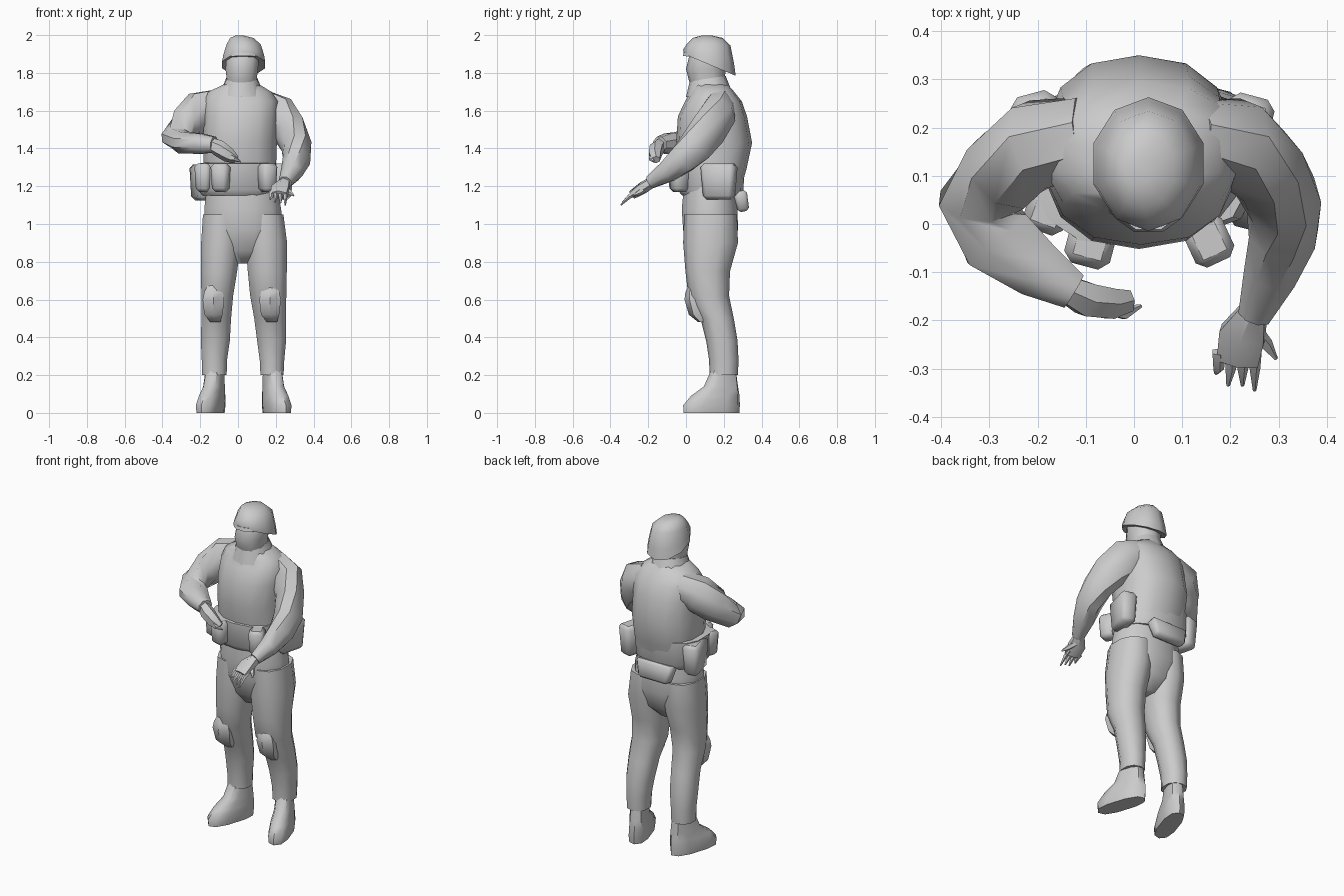
import bpy, bmesh, math
from mathutils import Vector, Matrix


def skin(name, rings):
    """Join equal-length rings of points into a closed skin."""
    bm = bmesh.new()
    vs = [[bm.verts.new(p) for p in r] for r in rings]
    n = len(vs[0])
    for a, b in zip(vs, vs[1:]):
        for i in range(n):
            bm.faces.new((a[i], a[(i + 1) % n], b[(i + 1) % n], b[i]))
    bm.faces.new(vs[0])
    bm.faces.new(vs[-1])
    bmesh.ops.recalc_face_normals(bm, faces=bm.faces)
    me = bpy.data.meshes.new(name)
    bm.to_mesh(me)
    bm.free()
    ob = bpy.data.objects.new(name, me)
    bpy.context.collection.objects.link(ob)
    return ob


def unit_ring(n, p=1.0):
    """Circle (p=1) or rounded square (p<1)."""
    out = []
    for i in range(n):
        a = 2 * math.pi * (i + 0.5) / n
        c, s = math.cos(a), math.sin(a)
        out.append((math.copysign(abs(c) ** p, c), math.copysign(abs(s) ** p, s)))
    return out


def stack(name, rings, n=12, p=0.9, yaw=0, tilt=0):
    """Horizontal rings (cx, cy, z, rx, ry); tilt slopes each ring along y."""
    c, s = math.cos(yaw), math.sin(yaw)
    return skin(name, [[(cx + u * rx * c - v * ry * s, cy + u * rx * s + v * ry * c,
                         z - tilt * v * ry) for u, v in unit_ring(n, p)]
                       for cx, cy, z, rx, ry in rings])


def tube(name, pts, n=8):
    """Limb along a path of (x, y, z, side radius, other radius)."""
    c = [Vector(p[:3]) for p in pts]
    rings = []
    for i, p in enumerate(pts):
        t = (c[min(i + 1, len(c) - 1)] - c[max(i - 1, 0)]).normalized()
        side = t.cross(Vector((0, 0, 1))).normalized()
        other = side.cross(t)
        rings.append([c[i] + side * u * p[3] + other * v * p[4] for u, v in unit_ring(n)])
    return skin(name, rings)


def pouch(name, loc, size, yaw=0, taper=0.85, tip=0):
    """Bevelled box, narrower at the bottom."""
    bm = bmesh.new()
    bmesh.ops.create_cube(bm, size=1)
    for v in bm.verts:
        if v.co.z < 0:
            v.co.x *= taper
            v.co.y *= taper
    bmesh.ops.scale(bm, vec=size, verts=bm.verts)
    bmesh.ops.bevel(bm, geom=bm.edges[:], offset=min(size) * 0.2, segments=1, affect='EDGES')
    me = bpy.data.meshes.new(name)
    bm.to_mesh(me)
    bm.free()
    ob = bpy.data.objects.new(name, me)
    ob.location = loc
    ob.rotation_euler = (tip, 0, math.radians(yaw))
    bpy.context.collection.objects.link(ob)


# Jacket, belt and collar
stack("jacket", [(.02, .14, 1.15, .19, .14), (.01, .145, 1.29, .195, .175),
                 (.01, .149, 1.43, .2, .201), (.015, .14, 1.57, .2, .183),
                 (.015, .145, 1.65, .2, .15), (.01, .14, 1.7, .17, .115),
                 (.02, .125, 1.745, .085, .09)], n=14, p=.85)
stack("belt", [(.0, .135, 1.15, .19, .155), (-.005, .13, 1.18, .21, .175),
               (-.005, .13, 1.32, .21, .178), (.0, .135, 1.325, .18, .15)], n=14, p=.8)
stack("collar", [(.02, .12, 1.69, .12, .12), (.02, .115, 1.77, .085, .095)], n=10, tilt=-.15)

# Trousers
stack("hips", [(.02, .125, 1.2, .19, .14), (.025, .125, 1.08, .21, .152),
               (.03, .13, .97, .21, .15), (.03, .13, .86, .16, .12),
               (.02, .125, .79, .04, .06)])
stack("right_leg", [(-.085, .13, 1.05, .105, .14), (-.09, .13, .9, .11, .145),
                    (-.1, .115, .75, .1, .118), (-.11, .12, .62, .088, .108),
                    (-.115, .165, .5, .082, .088), (-.12, .19, .38, .08, .083),
                    (-.125, .2, .28, .07, .078), (-.125, .2, .2, .068, .075)], n=10)
stack("left_leg", [(.14, .13, 1.05, .105, .14), (.15, .13, .9, .115, .145),
                   (.155, .115, .75, .108, .118), (.16, .12, .62, .1, .108),
                   (.17, .165, .5, .088, .088), (.178, .19, .38, .08, .083),
                   (.18, .2, .28, .068, .078), (.18, .2, .2, .064, .075)], n=10)

# Boots, toes turned out
for name, x, sgn in (("right_boot", -.145, -1), ("left_boot", .205, 1)):
    stack(name, [(x, .135, 0, .055, .155), (x, .135, .04, .06, .158),
                 (x - sgn * .008, .155, .09, .056, .135), (x - sgn * .018, .185, .14, .05, .095),
                 (x - sgn * .024, .2, .24, .045, .065)],
          n=10, p=.8, yaw=sgn * math.radians(18))

# Knee pads
for name, x in (("right_knee_pad", -.13), ("left_knee_pad", .17)):
    stack(name, [(x + .01, .09, .48, .03, .025), (x, .065, .52, .055, .05),
                 (x, .05, .6, .065, .058), (x, .045, .64, .055, .048),
                 (x - .005, .04, .675, .03, .025)], n=6)

# Arms: right one bent across the belly, left one reaching down and forward
tube("right_arm", [(-.1, .18, 1.63, .09, .09), (-.2, .165, 1.6, .098, .11),
                   (-.27, .11, 1.53, .092, .1), (-.325, .045, 1.455, .085, .07),
                   (-.285, -.03, 1.43, .085, .062), (-.2, -.095, 1.425, .065, .058),
                   (-.125, -.14, 1.42, .042, .045)])
tube("left_arm", [(.12, .18, 1.62, .08, .1), (.21, .17, 1.58, .095, .11),
                  (.27, .12, 1.5, .085, .105), (.31, .05, 1.41, .08, .095),
                  (.31, -.02, 1.34, .075, .08), (.285, -.1, 1.275, .06, .06),
                  (.25, -.19, 1.22, .036, .036)])

# Hands
tube("right_hand", [(-.15, -.13, 1.425, .03, .035), (-.1, -.155, 1.4, .04, .045),
                    (-.05, -.165, 1.365, .036, .04), (-.01, -.16, 1.34, .025, .022)], n=6)
tube("right_thumb", [(-.06, -.17, 1.37, .02, .02), (-.02, -.185, 1.345, .015, .015),
                     (.015, -.17, 1.33, .004, .004)], n=5)
tube("left_hand", [(.25, -.175, 1.225, .03, .03), (.225, -.23, 1.19, .055, .032),
                   (.215, -.285, 1.155, .05, .024)], n=6)
for i, (a, b, y, z) in enumerate([(.175, .17, -.31, 1.13), (.2, .195, -.335, 1.115),
                                  (.225, .225, -.335, 1.11), (.25, .25, -.345, 1.1)]):
    tube(f"left_finger_{i + 1}", [(a, -.265, 1.165, .015, .015), (a, -.3, 1.145, .012, .012),
                                  (b, y, z, .004, .004)], n=5)
tube("left_thumb", [(.245, -.215, 1.19, .018, .018), (.275, -.25, 1.165, .014, .014),
                    (.295, -.28, 1.15, .004, .004)], n=5)

# Head and helmet
stack("head", [(.02, .12, 1.7, .085, .085), (.02, .11, 1.76, .082, .095),
               (.02, .105, 1.82, .09, .105), (.025, .115, 1.88, .09, .1),
               (.025, .12, 1.94, .07, .08)], n=10)
stack("helmet", [(.03, .12, 1.85, .085, .09), (.03, .125, 1.845, .12, .138),
                 (.03, .12, 1.885, .113, .135), (.03, .12, 1.95, .095, .115),
                 (.02, .115, 1.985, .065, .08), (.01, .11, 1.997, .025, .03)],
      n=10, p=1).data.update()
# slope the rim: high over the brow, low over the nape
for v in bpy.data.objects["helmet"].data.vertices:
    fade = max(0, min(1, (1.96 - v.co.z) / .11))
    v.co.z -= fade * .42 * (v.co.y - .12)
stack("helmet_brim", [(.03, .03, 1.885, .07, .05), (.03, .03, 1.905, .06, .045)],
      n=8, tilt=.1)

# Belt kit
pouch("front_right_pouch", (-.09, -.04, 1.245), (.1, .1, .15), -15)
pouch("front_left_pouch", (.155, -.035, 1.245), (.09, .1, .15), 25)
pouch("right_front_hip_pouch", (-.175, .04, 1.245), (.09, .12, .15), -20)
pouch("right_hip_pouch", (-.19, .18, 1.22), (.1, .19, .19), 15)
pouch("left_hip_pouch", (.225, .175, 1.225), (.1, .19, .19), -15)
pouch("back_pouch", (.0, .295, 1.12), (.25, .075, .11), 0, .8, .2)

# Smooth shading with sharp creases kept
bpy.ops.object.select_all(action='SELECT')
bpy.context.view_layer.objects.active = bpy.data.objects["jacket"]
bpy.ops.object.shade_smooth_by_angle(angle=math.radians(45))
